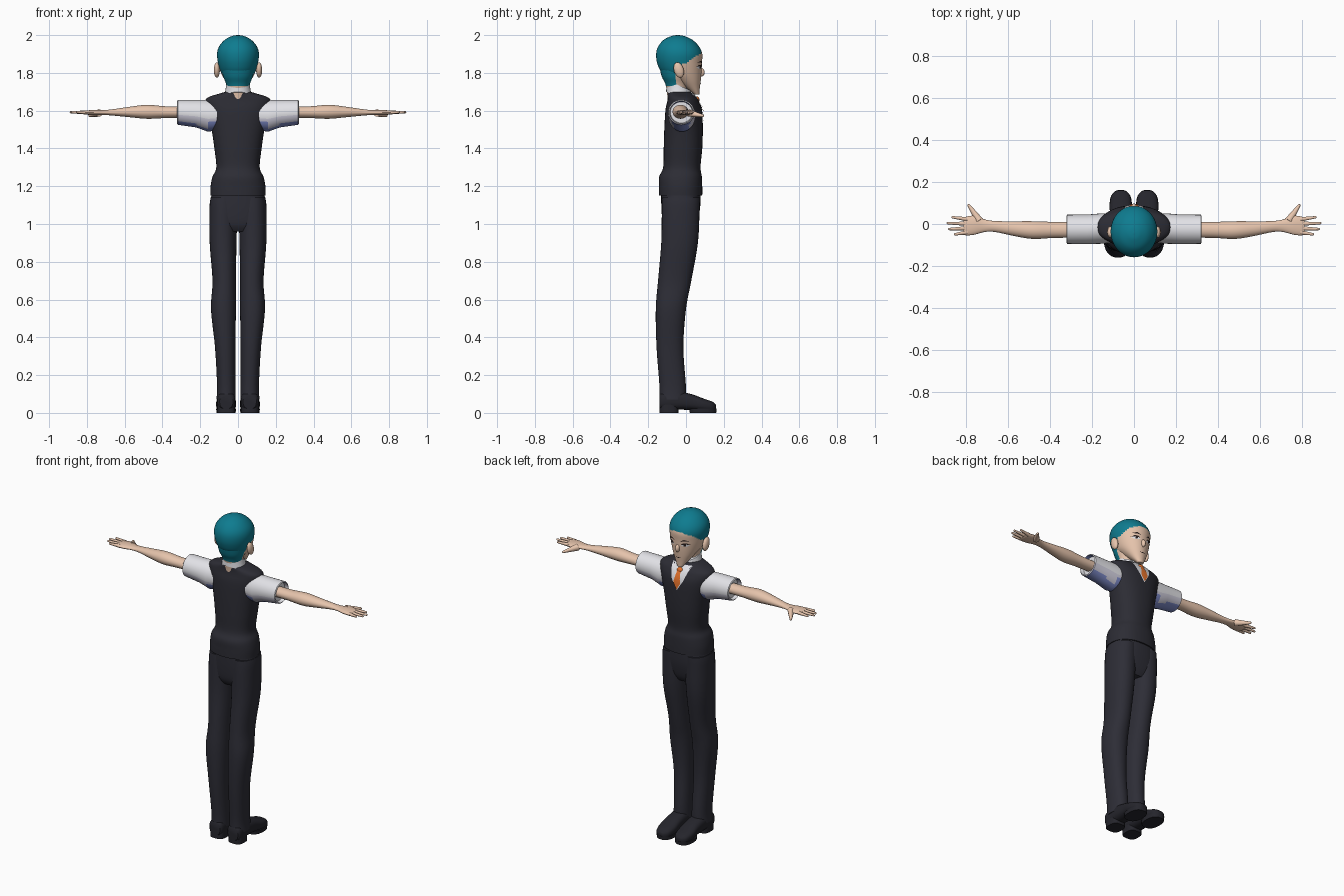
import bpy, bmesh, math
from mathutils import Vector, Matrix
from mathutils.bvhtree import BVHTree

default = bpy.data.objects.get("Cube")
if default:
    bpy.data.objects.remove(default, do_unlink=True)

parts = []


def material(name, hexcode):
    def linear(c):
        return c / 12.92 if c <= 0.04 else ((c + 0.055) / 1.055) ** 2.4
    rgb = [linear(int(hexcode[i:i + 2], 16) / 255) for i in (0, 2, 4)]
    mat = bpy.data.materials.new(name)
    mat.use_nodes = True
    mat.diffuse_color = (*rgb, 1)
    mat.node_tree.nodes["Principled BSDF"].inputs["Base Color"].default_value = (*rgb, 1)
    return mat


hair = material("teal_hair", "0E7C90")
skin = material("skin", "E6C4AC")
white = material("shirt_white", "EDEDF2")
lavender = material("shirt_lavender", "CFCDDC")
blue = material("shirt_blue", "7F8CCB")
vest_col = material("vest_charcoal", "2C2C34")
trouser_col = material("trouser_charcoal", "2D2D36")
shoe_col = material("shoe_black", "25252C")
orange = material("tie_orange", "E8742C")
ink = material("dark_line", "2A1F1E")


def finish(name, bm, mats, rule=None, closed=True):
    """Turn a bmesh into an object, colouring faces by an optional rule."""
    if closed:
        bmesh.ops.recalc_face_normals(bm, faces=bm.faces)
    bm.normal_update()
    if rule:
        for f in bm.faces:
            f.material_index = rule(f.calc_center_median(), f.normal)
    me = bpy.data.meshes.new(name)
    bm.to_mesh(me)
    bm.free()
    for m in mats:
        me.materials.append(m)
    ob = bpy.data.objects.new(name, me)
    bpy.context.collection.objects.link(ob)
    parts.append(ob)
    return ob


def smooth_keys(keys, steps):
    """Catmull-Rom interpolation of key tuples."""
    out = []
    for i in range(len(keys) - 1):
        a, b, c, d = (Vector(keys[min(max(j, 0), len(keys) - 1)]) for j in range(i - 1, i + 3))
        for k in range(steps):
            t = k / steps
            out.append(b + (c - a) * t / 2 + (a * 2 - b * 5 + c * 4 - d) * t * t / 2
                       + (b * 3 - a - c * 3 + d) * t ** 3 / 2)
    return out + [Vector(keys[-1])]


def loft(name, axis, keys, mats, rule=None, side=1, steps=5, n=32, power=2, shear=0):
    """Skin rounded sections (position, two centres, two radii) along an axis."""
    order = {"x": (0, 1, 2), "y": (1, 0, 2), "z": (2, 0, 1)}[axis]
    bm = bmesh.new()
    rings = []
    for t, c1, c2, r1, r2 in smooth_keys(keys, steps):
        ring = []
        for k in range(n):
            a = math.tau * k / n
            ca, sa = math.cos(a), math.sin(a)
            co = Vector((0, 0, 0))
            co[order[0]] = t
            co[order[1]] = c1 + r1 * math.copysign(abs(ca) ** (2 / power), ca)
            co[order[2]] = c2 + r2 * math.copysign(abs(sa) ** (2 / power), sa)
            co.x *= side
            co.z -= shear * co.y
            ring.append(bm.verts.new(co))
        rings.append(ring)
    for p, q in zip(rings, rings[1:]):
        for k in range(n):
            bm.faces.new((p[k], p[(k + 1) % n], q[(k + 1) % n], q[k]))
    bm.faces.new(rings[0])
    bm.faces.new(rings[-1])
    return finish(name, bm, mats, rule)


def ball(name, centre, radii, mat, tilt=0):
    bm = bmesh.new()
    bmesh.ops.create_uvsphere(bm, u_segments=16, v_segments=10, radius=1)
    bm.transform(Matrix.Translation(centre) @ Matrix.Rotation(tilt, 4, "X") @ Matrix.Diagonal((*radii, 1)))
    return finish(name, bm, [mat])


def patch(name, target, outline, mat, lift):
    """Thin convex plate laid on the +y side of a target."""
    tree = BVHTree.FromPolygons([v.co for v in target.data.vertices],
                                [p.vertices for p in target.data.polygons])
    pts = [Vector(p) for p in outline]
    mid = sum(pts, Vector((0, 0))) / len(pts)
    edge = [p.lerp(q, k / 6) for p, q in zip(pts, pts[1:] + pts[:1]) for k in range(6)]
    bm = bmesh.new()

    def drop(p):
        hit = tree.ray_cast(Vector((p.x, 1, p.y)), Vector((0, -1, 0)))[0]
        return bm.verts.new((p.x, (hit.y if hit else 0) + lift, p.y))

    centre = drop(mid)
    rings = [[drop(mid.lerp(p, k / 4)) for p in edge] for k in range(1, 5)]
    n = len(edge)
    for k in range(n):
        j = (k + 1) % n
        bm.faces.new((centre, rings[0][k], rings[0][j]))
        for a, b in zip(rings, rings[1:]):
            bm.faces.new((a[k], b[k], b[j], a[j]))
    bm.normal_update()
    if sum(f.normal.y for f in bm.faces) < 0:
        bmesh.ops.reverse_faces(bm, faces=bm.faces)
    return finish(name, bm, [mat], closed=False)


def digit(name, start, end, r1, r2):
    """Tapered finger between two points."""
    a, b = Vector(start), Vector(end)
    bm = bmesh.new()
    bmesh.ops.create_cone(bm, cap_ends=True, segments=10, radius1=r1, radius2=r2, depth=(b - a).length)
    bm.transform(Matrix.Translation((a + b) / 2) @ (b - a).to_track_quat("Z", "Y").to_matrix().to_4x4())
    finish(name, bm, [skin])
    ball(name + "_tip", b, (r2, r2, r2), skin)


# Head with the hairline cut by a slanted rule
def hairline(c, n):
    return 0 if c.z > 1.855 + 0.62 * c.y or (c.y < -0.05 and c.z > 1.735) else 1


head = loft("head", "z", [
    (1.685, 0, .058, .018, .012), (1.72, 0, .036, .042, .037), (1.76, 0, .009, .068, .069),
    (1.8, 0, -.022, .09, .104), (1.85, 0, -.034, .105, .118), (1.9, 0, -.036, .111, .122),
    (1.94, 0, -.039, .1, .108), (1.975, 0, -.042, .07, .076), (1.995, 0, -.043, .032, .034),
    (2, 0, -.043, .004, .004)], [hair, skin], hairline, steps=6, n=56)
loft("neck", "z", [(1.64, 0, -.04, .052, .055), (1.73, 0, -.05, .06, .056),
                   (1.78, 0, -.055, .078, .073), (1.83, 0, -.05, .09, .09)], [hair, skin], hairline)
ball("nose", (0, .078, 1.805), (.013, .02, .025), skin, 0.3)
patch("mouth", head, [(-.022, 1.745), (0, 1.748), (.022, 1.745), (0, 1.742)], ink, .002)

# Collar, vest and trouser top
loft("collar", "z", [(1.655, 0, -.035, .075, .07), (1.69, 0, -.037, .067, .067),
                     (1.718, 0, -.04, .063, .064)], [white], shear=0.42)
vest = loft("vest", "z", [
    (1.15, 0, -.029, .146, .115), (1.2, 0, -.029, .145, .115), (1.25, 0, -.029, .135, .113),
    (1.3, 0, -.022, .115, .099), (1.4, 0, -.016, .125, .102), (1.5, 0, -.013, .14, .102),
    (1.6, 0, -.012, .163, .097), (1.65, 0, -.016, .174, .083), (1.672, 0, -.022, .155, .074),
    (1.69, 0, -.03, .1, .066), (1.7, 0, -.035, .065, .058)], [vest_col], n=48, power=2.3)
loft("trouser_seat", "z", [(.96, 0, -.032, .1, .07), (1, 0, -.032, .146, .09), (1.08, 0, -.028, .15, .102),
                           (1.17, 0, -.027, .138, .105)], [trouser_col], n=48, power=2.5)

# Shirt front and necktie
patch("shirt_front", vest, [(-.066, 1.69), (.066, 1.69), (.04, 1.61), (0, 1.545), (-.04, 1.61)], white, .003)
patch("tie_blade", vest, [(-.01, 1.665), (.01, 1.665), (.023, 1.59), (0, 1.55), (-.023, 1.59)], orange, .007)
ball("tie_knot", (0, .057, 1.658), (.02, .014, .018), orange)


# Sleeves change colour from white on top to blue underneath
def sleeve_rule(c, n):
    if n.z < -0.75 or (abs(c.x) < 0.17 and c.z < 1.55):
        return 2
    return 1 if n.z < -0.15 else 0


for side, label in ((-1, "left"), (1, "right")):
    ball(label + "_ear", (side * .112, -.038, 1.815), (.016, .026, .042), skin, 0.3)

    # Eyes and brows
    def face_plate(part, outline, mat, lift):
        patch(label + part, head, [(side * x, z) for x, z in outline], mat, lift)
    face_plate("_brow", [(.018, 1.85), (.04, 1.864), (.072, 1.855), (.042, 1.854)], ink, .003)
    face_plate("_eye", [(.022, 1.825), (.034, 1.836), (.052, 1.838), (.068, 1.83), (.05, 1.82)], white, .002)
    face_plate("_lid", [(.02, 1.83), (.036, 1.842), (.054, 1.843), (.072, 1.832), (.05, 1.836)], ink, .004)
    face_plate("_iris", [(.038, 1.836), (.05, 1.836), (.05, 1.822), (.038, 1.822)], ink, .004)

    # Arm and sleeve
    loft(label + "_sleeve", "x", [(.11, -.02, 1.575, .07, .08), (.16, -.022, 1.573, .072, .084),
                                  (.22, -.025, 1.584, .07, .073), (.318, -.025, 1.591, .069, .066),
                                  (.322, -.025, 1.591, .063, .06), (.3, -.025, 1.591, .058, .056)],
         [white, lavender, blue], sleeve_rule, side, steps=1)
    loft(label + "_arm", "x", [(.25, -.027, 1.592, .038, .03), (.38, -.028, 1.592, .038, .031),
                               (.48, -.029, 1.594, .042, .037), (.57, -.022, 1.593, .035, .028),
                               (.66, -.012, 1.591, .026, .017), (.71, -.008, 1.59, .03, .013),
                               (.76, -.006, 1.59, .045, .014), (.8, -.01, 1.59, .044, .011),
                               (.812, -.011, 1.59, .036, .007)], [skin], side=side, n=24)

    # Fingers and thumb
    for finger, y, spread, tip in (("index", .022, .01, .862), ("middle", .001, .003, .885),
                                   ("ring", -.02, -.004, .878), ("little", -.039, -.01, .85)):
        digit(f"{label}_{finger}_finger", (side * .79, y, 1.59), (side * tip, y + spread, 1.592), .011, .006)
    digit(label + "_thumb", (side * .735, .015, 1.588), (side * .785, .088, 1.573), .02, .007)

    # Trouser leg and shoe
    loft(label + "_trouser_leg", "z", [
        (.07, .063, -.07, .051, .07), (.15, .062, -.071, .049, .07), (.35, .068, -.085, .054, .071),
        (.55, .077, -.08, .066, .08), (.7, .073, -.06, .062, .088), (.9, .079, -.034, .071, .097),
        (1.08, .077, -.028, .074, .1), (1.14, .075, -.026, .07, .1)], [trouser_col], None, side, power=2.2)
    loft(label + "_shoe", "y", [(-.14, .062, .06, .035, .038), (-.12, .062, .063, .046, .047),
                                (-.04, .062, .065, .049, .048), (.03, .062, .057, .05, .042),
                                (.09, .063, .043, .053, .034), (.14, .063, .033, .042, .026),
                                (.16, .063, .028, .018, .014)], [shoe_col], None, side, power=2.6)
    loft(label + "_shoe_heel", "z", [(0, .062, -.09, .046, .05), (.05, .062, -.09, .046, .05)],
         [shoe_col], None, side, steps=1, power=3)
    loft(label + "_shoe_sole", "z", [(0, .063, .09, .05, .07), (.022, .063, .09, .053, .072)],
         [shoe_col], None, side, steps=1, power=2.4)

# Smooth shading with crisp edges
bpy.ops.object.select_all(action="DESELECT")
for ob in parts:
    ob.select_set(True)
bpy.context.view_layer.objects.active = parts[0]
bpy.ops.object.shade_smooth_by_angle(angle=math.radians(45))
